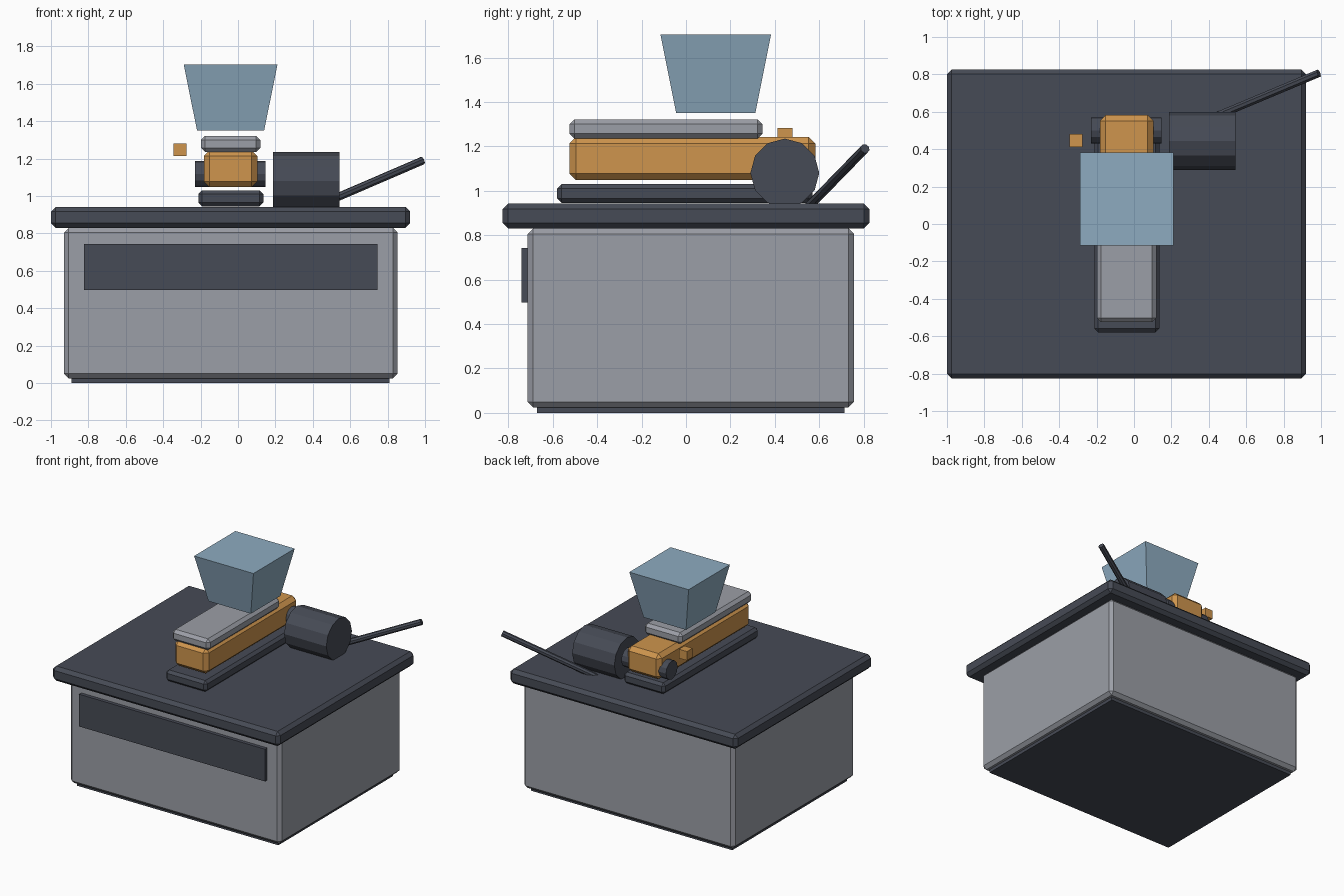
import bpy, bmesh, math
from mathutils import Vector

if "Cube" in bpy.data.objects:
    bpy.data.objects.remove(bpy.data.objects["Cube"])


def material(name, rgb):
    m = bpy.data.materials.new(name)
    m.diffuse_color = (*rgb, 1)
    m.use_nodes = True
    m.node_tree.nodes["Principled BSDF"].inputs["Base Color"].default_value = m.diffuse_color
    return m


DARK = material("dark slate", (0.062, 0.070, 0.092))
GREY = material("steel grey", (0.33, 0.345, 0.385))
ORANGE = material("orange", (0.62, 0.30, 0.075))
BLUE = material("pale blue", (0.27, 0.41, 0.53))


def finish(name, bm, mat):
    bmesh.ops.recalc_face_normals(bm, faces=bm.faces)
    me = bpy.data.meshes.new(name)
    bm.to_mesh(me)
    bm.free()
    me.materials.append(mat)
    ob = bpy.data.objects.new(name, me)
    bpy.context.collection.objects.link(ob)
    return ob


def box(name, x, y, z, mat, bevel=0.0):
    """Box from (min, max) ranges with an optional one-step chamfer."""
    bm = bmesh.new()
    bmesh.ops.create_cube(bm, size=1)
    for v in bm.verts:
        v.co = [lo + (hi - lo) * (c + 0.5) for c, (lo, hi) in zip(v.co, (x, y, z))]
    if bevel:
        bmesh.ops.bevel(bm, geom=bm.edges[:], offset=bevel, segments=1, affect='EDGES')
    return finish(name, bm, mat)


def rod(name, a, b, radius, sides, mat, turn=0.0):
    """Flat-sided cylinder between two points."""
    a, b = Vector(a), Vector(b)
    bm = bmesh.new()
    bmesh.ops.create_cone(bm, cap_ends=True, segments=sides, radius1=radius,
                          radius2=radius, depth=(b - a).length)
    ob = finish(name, bm, mat)
    spin = Vector((0, 0, 1)).rotation_difference(b - a).to_matrix().to_4x4()
    for v in ob.data.vertices:
        c, s = math.cos(turn), math.sin(turn)
        p = Vector((v.co.x * c - v.co.y * s, v.co.x * s + v.co.y * c, v.co.z))
        v.co = spin @ p + (a + b) / 2
    return ob


# cabinet
box("plinth", (-0.89, 0.81), (-0.67, 0.713), (0, 0.04), DARK)
box("cabinet_body", (-0.93, 0.853), (-0.713, 0.757), (0.025, 0.83), GREY, 0.025)
box("worktop", (-1.0, 0.92), (-0.826, 0.826), (0.83, 0.942), DARK, 0.025)
box("front_panel", (-0.824, 0.746), (-0.74, -0.70), (0.497, 0.743), DARK)

# slicing unit stacked on the worktop
box("base_rail", (-0.2125, 0.135), (-0.58, 0.57), (0.945, 1.03), DARK, 0.02)
box("machine_bed", (-0.183, 0.103), (-0.525, 0.582), (1.048, 1.243), ORANGE, 0.03)
box("cover_plate", (-0.198, 0.119), (-0.525, 0.345), (1.236, 1.322), GREY, 0.022)
rod("pivot_roller", (-0.23, 0.5, 1.117), (0.148, 0.5, 1.117), 0.07, 12, DARK)
box("side_stop", (-0.344, -0.276), (0.413, 0.48), (1.213, 1.282), ORANGE)

# hopper: box tapered towards the bottom
hopper = box("hopper", (-0.29, 0.211), (-0.115, 0.383), (1.35, 1.703), BLUE)
for v in hopper.data.vertices:
    if v.co.z < 1.5:
        v.co.x = -0.04 + (v.co.x + 0.04) * 0.716
        v.co.y = 0.134 + (v.co.y - 0.134) * 0.716

# motor drum and its lever
rod("motor_drum", (0.186, 0.445, 1.08), (0.542, 0.445, 1.08), 0.155, 12, DARK)
rod("lever", (0.37, 0.547, 0.924), (0.988, 0.806, 1.19), 0.022, 8, DARK)
